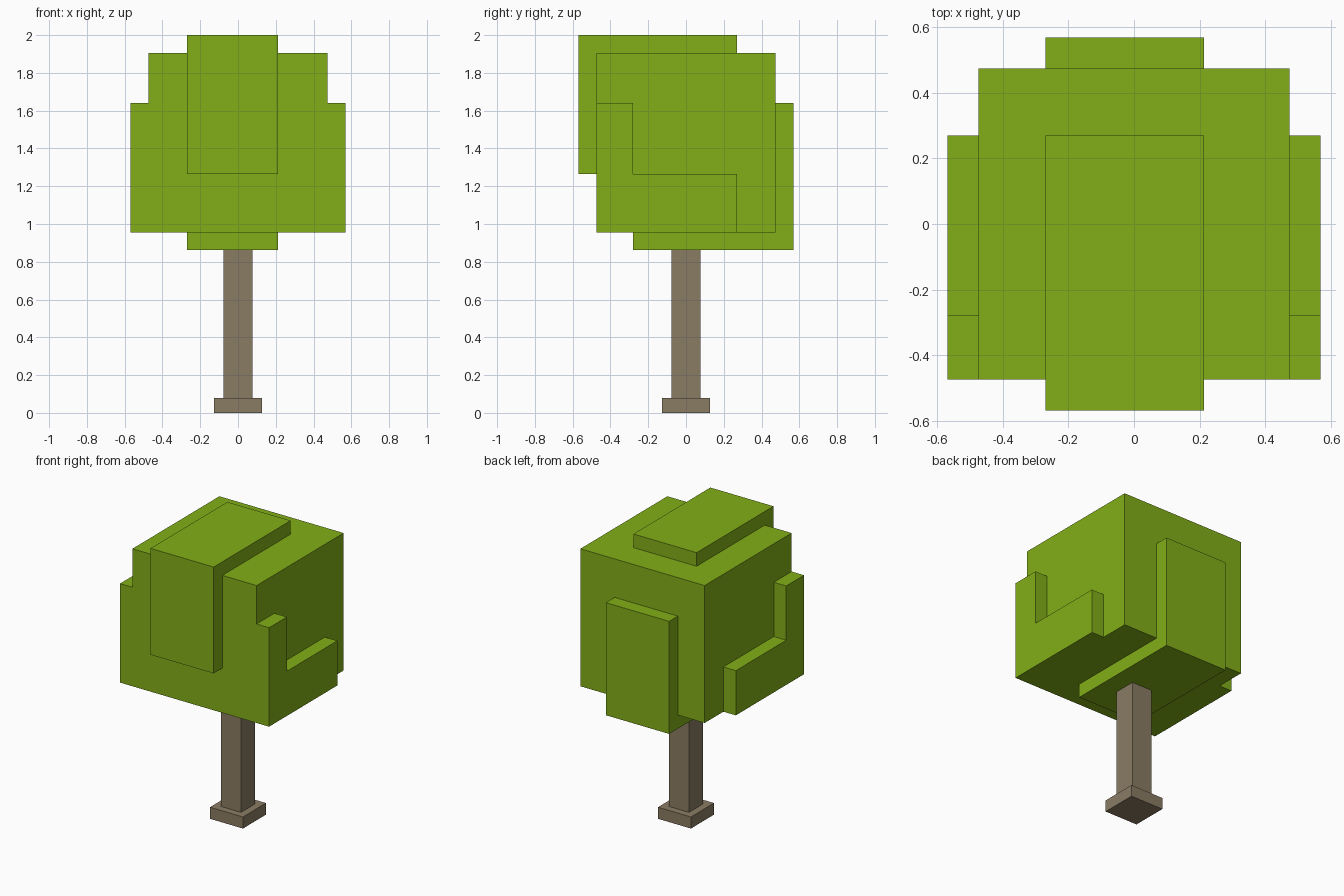
import bpy, bmesh
from mathutils import Vector

if "Cube" in bpy.data.objects:
    bpy.data.objects.remove(bpy.data.objects["Cube"])


def material(name, rgb):
    mat = bpy.data.materials.new(name)
    mat.diffuse_color = (*rgb, 1)
    mat.use_nodes = True
    mat.node_tree.nodes["Principled BSDF"].inputs["Base Color"].default_value = mat.diffuse_color
    return mat


def merged_boxes(name, boxes, mat):
    """One closed surface around a union of boxes ((x0, x1), (y0, y1), (z0, z1))."""
    grid = [sorted({v for b in boxes for v in b[a]}) for a in range(3)]

    def filled(cell):
        if any(c < 0 or c >= len(g) - 1 for c, g in zip(cell, grid)):
            return False
        mid = [(g[c] + g[c + 1]) / 2 for c, g in zip(cell, grid)]
        return any(all(lo < m < hi for m, (lo, hi) in zip(mid, b)) for b in boxes)

    bm = bmesh.new()
    nx, ny, nz = (len(g) - 1 for g in grid)
    for cell in [(i, j, k) for i in range(nx) for j in range(ny) for k in range(nz)]:
        if not filled(cell):
            continue
        for a in range(3):
            u, v = (a + 1) % 3, (a + 2) % 3
            for side in (0, 1):
                neighbour = list(cell)
                neighbour[a] += 2 * side - 1
                if filled(neighbour):
                    continue
                corners = []
                for du, dv in ((0, 0), (1, 0), (1, 1), (0, 1)):
                    p = Vector()
                    p[a] = grid[a][cell[a] + side]
                    p[u] = grid[u][cell[u] + du]
                    p[v] = grid[v][cell[v] + dv]
                    corners.append(bm.verts.new(p))
                bm.faces.new(corners if side else corners[::-1])
    bmesh.ops.remove_doubles(bm, verts=bm.verts, dist=1e-4)
    bmesh.ops.dissolve_limit(bm, angle_limit=0.01, verts=bm.verts, edges=bm.edges)
    mesh = bpy.data.meshes.new(name)
    bm.to_mesh(mesh)
    bm.free()
    mesh.materials.append(mat)
    obj = bpy.data.objects.new(name, mesh)
    bpy.context.collection.objects.link(obj)
    return obj


green = material("leaf_green", (0.223, 0.429, 0.009))
brown = material("bark_brown", (0.254, 0.202, 0.127))

# Leafy crown: core cube with raised patches
c, o = 0.475, 0.57               # core and outer half widths
bottom, low, mid, high, step, top = 0.862, 0.956, 1.265, 1.64, 1.906, 2.0
slab = (-0.27, 0.213)
crown = [
    ((-c, c), (-c, c), (low, step)),            # core
    (slab, (-o, 0.27), (mid, top)),             # patch folding over front and top
    (slab, (-0.28, o), (bottom, high)),         # patch folding under back and bottom
    ((-o, o), (-c, 0.27), (low, mid)),          # L patches on both sides
    ((-o, o), (-c, -0.28), (low, high)),
]
merged_boxes("crown", crown, green)

# Trunk with square foot
t, f = 0.077, 0.126
merged_boxes("trunk", [
    ((-t, t), (-t, t), (0.08, bottom)),
    ((-f, f), (-f, f), (0, 0.08)),
], brown)
